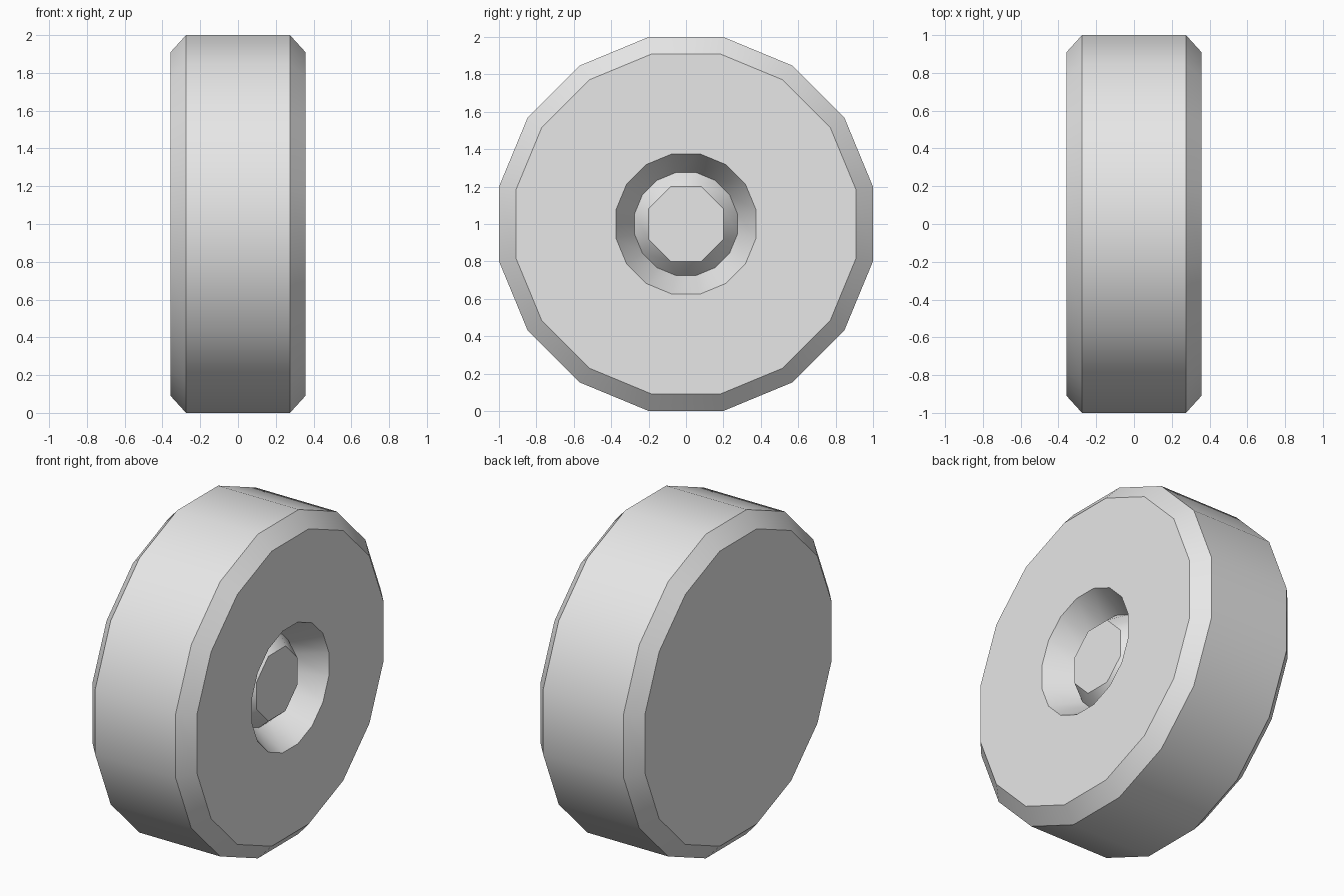
import bpy
import bmesh
from math import cos, sin, tan, pi, radians

SIDES = 16
HUB_SIDES = 8

cube = bpy.data.objects.get("Cube")
if cube:
    bpy.data.objects.remove(cube, do_unlink=True)


def make_material(name, color):
    mat = bpy.data.materials.new(name)
    mat.use_nodes = True
    mat.diffuse_color = color
    mat.node_tree.nodes["Principled BSDF"].inputs["Base Color"].default_value = color
    return mat


def add_ring(bm, x, apothem, sides):
    """Regular polygon around the x axis with a flat side at the top."""
    radius = apothem / cos(pi / sides)
    angles = [(i + 0.5) * 2 * pi / sides for i in range(sides)]
    return [bm.verts.new((x, radius * cos(a), 1 + radius * sin(a))) for a in angles]


def bridge(bm, a, b):
    n = len(a)
    for i in range(n):
        k = (i + 1) % n
        bm.faces.new((a[i], a[k], b[k], b[i]))


bm = bmesh.new()

# Tyre: flat back, chamfered tread, side face and recess wall
profile = [(-0.357, 0.91), (-0.275, 1.0), (0.275, 1.0),
           (0.357, 0.91), (0.357, 0.375), (0.18, 0.275)]
rings = [add_ring(bm, x, r, SIDES) for x, r in profile]
for a, b in zip(rings, rings[1:]):
    bridge(bm, a, b)
bm.faces.new(rings[0])

# Hub boss: the recess floor tapers up to an octagonal cap
groove = rings[-1]
cap = add_ring(bm, 0.266, 0.2, HUB_SIDES)
for j in range(HUB_SIDES):
    k = (j + 1) % HUB_SIDES
    bm.faces.new((groove[2 * j], groove[2 * j + 1], cap[j]))
    bm.faces.new((groove[2 * j + 1], groove[2 * k], cap[k], cap[j]))
bm.faces.new(cap)

bmesh.ops.recalc_face_normals(bm, faces=bm.faces)
mesh = bpy.data.meshes.new("wheel")
bm.to_mesh(mesh)
bm.free()
mesh.materials.append(make_material("light grey", (0.8, 0.8, 0.8, 1)))

wheel = bpy.data.objects.new("wheel", mesh)
bpy.context.collection.objects.link(wheel)

# Smooth tread with crisp chamfer edges
bpy.ops.object.select_all(action="DESELECT")
wheel.select_set(True)
bpy.context.view_layer.objects.active = wheel
bpy.ops.object.shade_smooth_by_angle(angle=radians(30))
